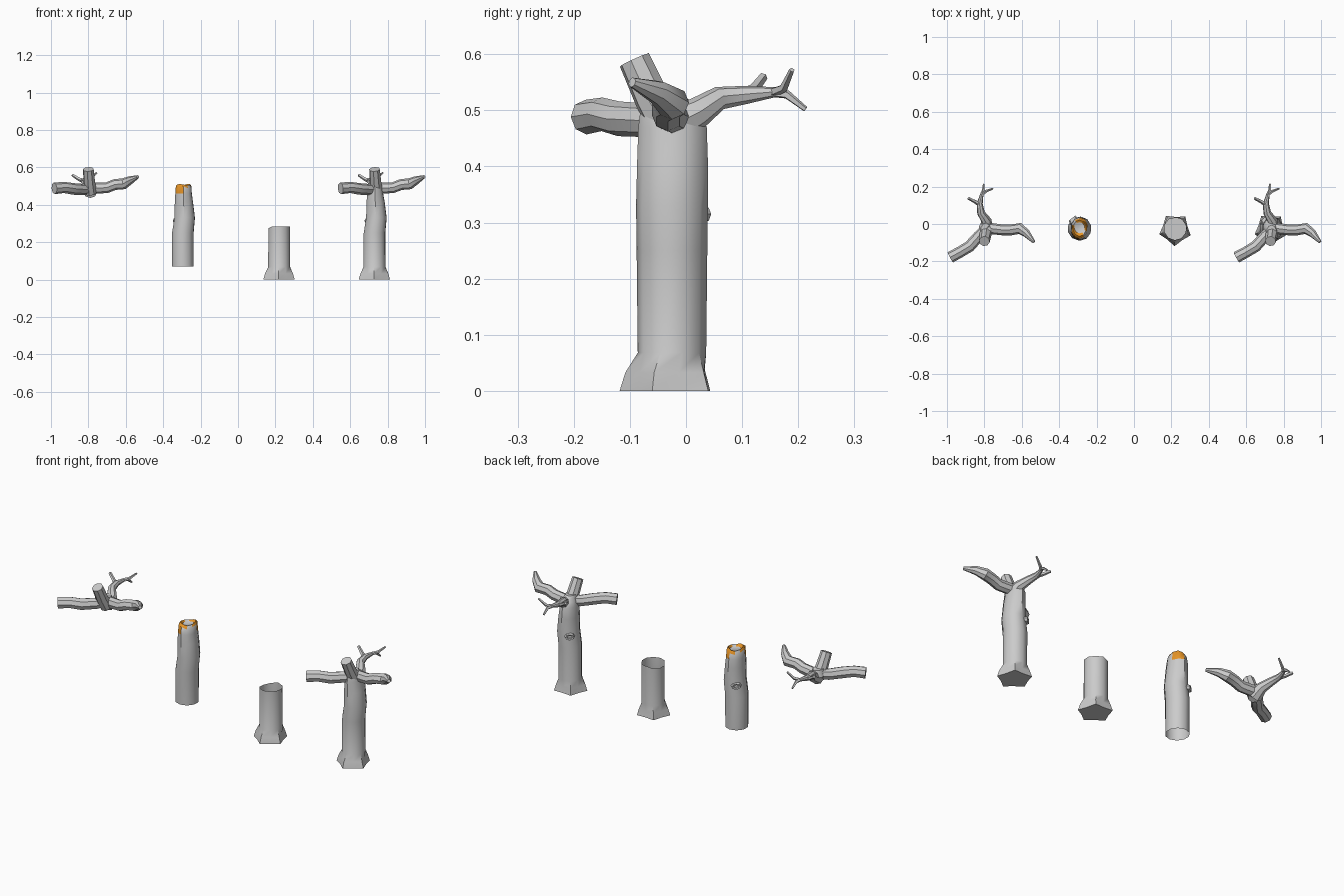
import bpy, bmesh
from math import sin, cos, pi, radians
from mathutils import Vector

if "Cube" in bpy.data.objects:
    bpy.data.objects.remove(bpy.data.objects["Cube"])

SIDES = 10
PHASE = radians(-20)

orange = bpy.data.materials.new("broken_wood")
orange.diffuse_color = (0.8, 0.3, 0.02, 1)
orange.use_nodes = True
orange.node_tree.nodes["Principled BSDF"].inputs["Base Color"].default_value = orange.diffuse_color
bark = bpy.data.materials.new("bark")
bark.diffuse_color = (0.6, 0.6, 0.6, 1)
bark.use_nodes = True
bark.node_tree.nodes["Principled BSDF"].inputs["Base Color"].default_value = bark.diffuse_color


def loft(bm, rings, start=False, end=False):
    """Bridge rings of points into a skin, optionally capping the ends."""
    vs = [[bm.verts.new(p) for p in r] for r in rings]
    n = len(vs[0])
    rows = []
    for a, b in zip(vs, vs[1:]):
        rows.append([bm.faces.new((a[i], a[(i + 1) % n], b[(i + 1) % n], b[i]))
                     for i in range(n)])
    if start:
        bm.faces.new(vs[0][::-1])
    if end:
        bm.faces.new(vs[-1])
    return rows


def finish(bm, name, colours=False):
    me = bpy.data.meshes.new(name)
    bm.to_mesh(me)
    bm.free()
    ob = bpy.data.objects.new(name, me)
    bpy.context.collection.objects.link(ob)
    if colours:
        me.materials.append(bark)
        me.materials.append(orange)
    bpy.ops.object.select_all(action='DESELECT')
    ob.select_set(True)
    bpy.context.view_layer.objects.active = ob
    bpy.ops.object.shade_smooth_by_angle(angle=radians(40))
    return ob


def ring(x, y, z, rx, ry, point=1.0, jag=None):
    """Horizontal ring; every other vertex is pulled out to form root points."""
    out = []
    for i in range(SIDES):
        a = PHASE + 2 * pi * i / SIDES
        k = point if i % 2 == 0 else 1.0
        out.append(Vector((x + rx * k * cos(a), y + ry * k * sin(a),
                           z + (jag[i] if jag else 0))))
    return out


def tube(bm, pts, sides=8, start=True):
    """Tapered limb through (x, y, z, radius) points."""
    ps = [Vector(p[:3]) for p in pts]
    rings, q, prev = [], None, None
    for i, p in enumerate(ps):
        t = (ps[min(i + 1, len(ps) - 1)] - ps[max(i - 1, 0)]).normalized()
        q = t.to_track_quat('Z', 'Y') if q is None else prev.rotation_difference(t) @ q
        prev = t
        r = pts[i][3]
        rings.append([p + q @ Vector((r * cos(2 * pi * k / sides),
                                      r * sin(2 * pi * k / sides), 0))
                      for k in range(sides)])
    loft(bm, rings, start, True)


def roots(x):
    return [ring(x, -.03, 0, .068, .068, 1.3), ring(x, -.03, .033, .063, .063, 1.24),
            ring(x, -.025, .068, .061, .061)]


def stem(x):
    return [ring(x, -.025, .25, .060, .063), ring(x + .010, -.025, .33, .057, .064),
            ring(x + .006, -.024, .41, .051, .063)]


def knot(x, name):
    # raised oval ring with a sunken middle on the back left of the trunk
    out = Vector((-.62, .78, 0))
    side = Vector((.78, .62, 0))
    c = Vector((x + .008, -.025, .315))
    bm = bmesh.new()
    loft(bm, [[c + out * d + side * (w * cos(a)) + Vector((0, 0, h * sin(a)))
               for a in [-2 * pi * k / 8 for k in range(8)]]
              for d, w, h in ((.048, .028, .020), (.072, .022, .016),
                              (.070, .014, .009), (.060, .012, .008))], end=True)
    bmesh.ops.recalc_face_normals(bm, faces=bm.faces)
    finish(bm, name)


def crown(dx, name):
    limbs = [
        # front left limb
        [(-.775, -.01, .495, .028), (-.83, -.065, .482, .030), (-.88, -.12, .485, .031),
         (-.93, -.15, .493, .030), (-.982, -.178, .488, .031)],
        # right limb
        [(-.80, -.02, .487, .030), (-.70, -.032, .492, .029), (-.66, -.032, .508, .029),
         (-.61, -.024, .513, .030), (-.575, -.05, .532, .022), (-.535, -.096, .550, .009)],
        # upright stub
        [(-.788, -.03, .465, .034), (-.795, -.06, .52, .032), (-.80, -.092, .590, .029)],
        # back branch
        [(-.79, -.03, .470, .038), (-.79, .02, .495, .028), (-.818, .06, .522, .021),
         (-.825, .11, .528, .016), (-.812, .165, .533, .008)],
    ]
    twigs = [
        [(-.825, .105, .528, .013), (-.85, .12, .537, .010), (-.885, .138, .560, .008)],
        [(-.815, .155, .532, .009), (-.79, .175, .54, .008), (-.755, .189, .572, .005)],
        [(-.815, .155, .532, .009), (-.805, .18, .528, .008), (-.803, .213, .502, .005)],
    ]
    bm = bmesh.new()
    for group, sides in ((limbs, 8), (twigs, 5)):
        for path in group:
            tube(bm, [(x + dx, y, z, r) for x, y, z, r in path], sides)
    finish(bm, name)


# crown on its own, with the small junction under it
crown(0, "crown_limbs")
bm = bmesh.new()
loft(bm, [ring(-.79, -.025, .462, .030, .035), ring(-.793, -.028, .485, .038, .046),
          ring(-.793, -.03, .52, .026, .034)], True, True)
finish(bm, "crown_junction")

# whole tree
crown(1.53, "tree_limbs")
bm = bmesh.new()
loft(bm, roots(.73) + stem(.73) + [ring(.733, -.024, .47, .043, .061),
     ring(.735, -.027, .495, .038, .055), ring(.735, -.04, .523, .026, .034)], True, True)
finish(bm, "tree_trunk")
knot(.73, "tree_knot")

# hollow stump with a chipped rim
bm = bmesh.new()
chip = [0, 0, -.004, 0, -.008, -.012, -.010, 0, 0, 0]
loft(bm, roots(.22) + [ring(.22, -.025, .285, .060, .061, jag=chip)], True)
finish(bm, "stump")

# cut log with an orange broken top
LX = -.295
bm = bmesh.new()
jag = [0, .006, .010, -.004, -.010, -.004, .004, .008, .004, -.006]
rows = loft(bm, [ring(LX, -.025, .07, .060, .061)] + stem(LX) +
            [ring(LX + .004, -.024, .46, .046, .061),
             ring(LX + .004, -.024, .495, .043, .055, jag=jag),
             ring(LX + .004, -.022, .507, .036, .044, jag=[j * .5 for j in jag]),
             ring(LX + .004, -.02, .497, .028, .030)], end=True)
for i in (1, 2, 6, 7):
    rows[-3][i].material_index = 1
for row in rows[-2:]:
    for i, f in enumerate(row):
        f.material_index = 0 if i in (4, 9) else 1
finish(bm, "log", True)
knot(LX, "log_knot")
